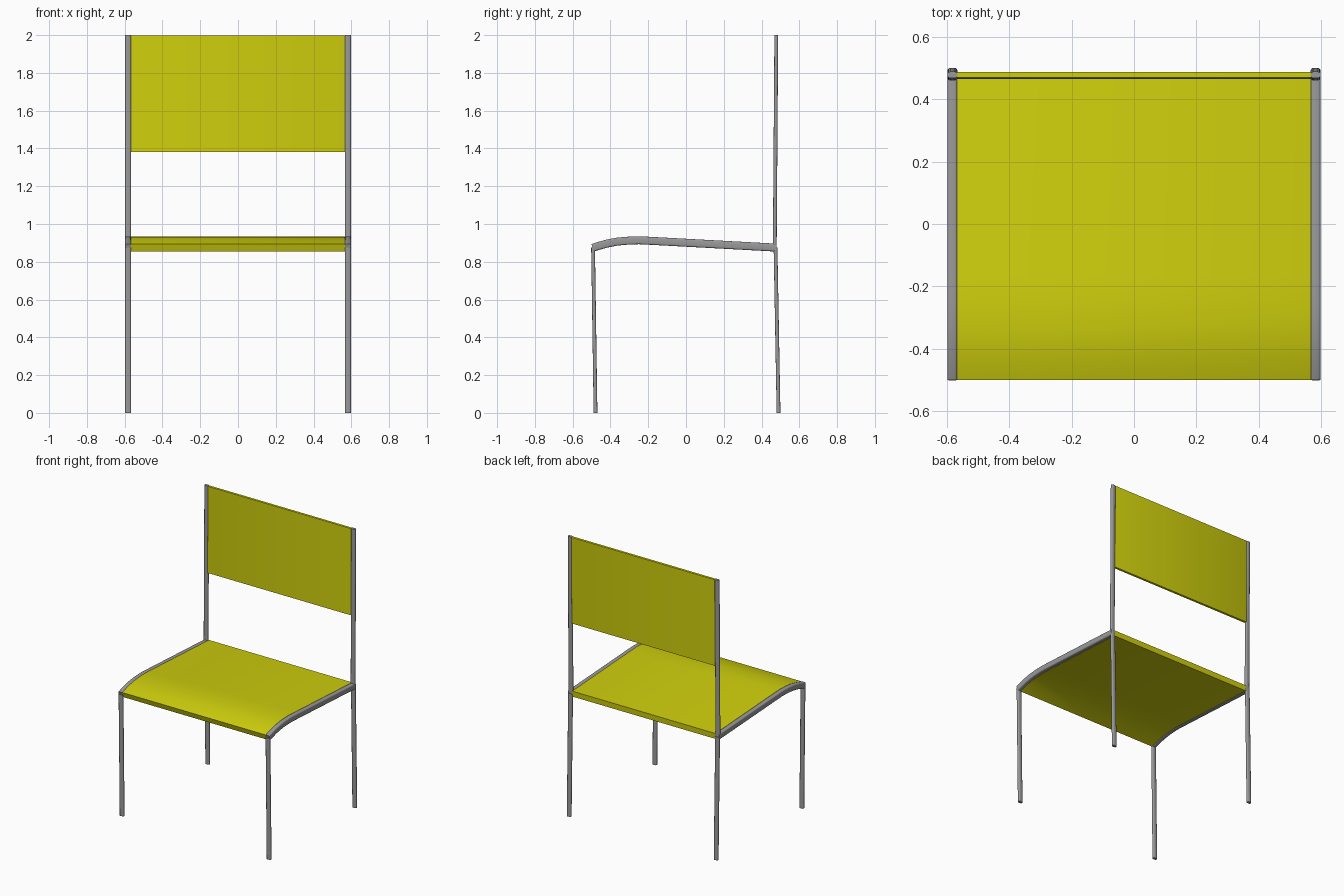
import bpy, bmesh, math
from mathutils import Vector

cube = bpy.data.objects.get("Cube")
if cube:
    bpy.data.objects.remove(cube, do_unlink=True)


def material(name, colour):
    m = bpy.data.materials.new(name)
    m.use_nodes = True
    m.diffuse_color = colour
    m.node_tree.nodes["Principled BSDF"].inputs["Base Color"].default_value = colour
    return m


yellow = material("yellow panel", (0.62, 0.62, 0.004, 1))
grey = material("grey metal", (0.32, 0.32, 0.32, 1))


def section(width, thick, radius, steps=3):
    """Rounded rectangle outline: x offset and offset along the path normal."""
    pts = []
    for k, (sx, sy) in enumerate([(1, 1), (-1, 1), (-1, -1), (1, -1)]):
        for i in range(steps + 1):
            a = math.pi / 2 * (k + i / steps)
            pts.append((sx * (width / 2 - radius) + radius * math.cos(a),
                        sy * (thick / 2 - radius) + radius * math.sin(a)))
    return pts


def sweep(name, x, path, outline, mat):
    """Sweep an outline along a path of (y, z) points in the side plane."""
    bm = bmesh.new()
    path = [Vector(p) for p in path]
    rings = []
    for i, p in enumerate(path):
        d = (path[min(i + 1, len(path) - 1)] - path[max(i - 1, 0)]).normalized()
        rings.append([bm.verts.new((x + u, p.x - d.y * v, p.y + d.x * v))
                      for u, v in outline])
    n = len(outline)
    for a, b in zip(rings, rings[1:]):
        for j in range(n):
            bm.faces.new((a[j], a[(j + 1) % n], b[(j + 1) % n], b[j]))
    bm.faces.new(rings[0])
    bm.faces.new(rings[-1])
    bmesh.ops.recalc_face_normals(bm, faces=bm.faces)
    mesh = bpy.data.meshes.new(name)
    bm.to_mesh(mesh)
    bm.free()
    obj = bpy.data.objects.new(name, mesh)
    bpy.context.collection.objects.link(obj)
    mesh.materials.append(mat)
    bpy.ops.object.select_all(action='DESELECT')
    obj.select_set(True)
    bpy.context.view_layer.objects.active = obj
    bpy.ops.object.shade_smooth_by_angle(angle=math.radians(35))
    return obj


# Centre line of the curved seat and the leaning backrest
seat_path = [(-0.494, 0.874), (-0.47, 0.882), (-0.42, 0.896), (-0.37, 0.906),
             (-0.32, 0.911), (-0.25, 0.914), (-0.17, 0.91), (0.478, 0.875)]
bottom, top = Vector((0.47, 0.87)), Vector((0.478, 2.0))


def back_point(z):
    p = bottom.lerp(top, (z - bottom.y) / (top.y - bottom.y))
    return (p.x, p.y)


# Frame on both sides
tube = section(0.032, 0.02, 0.008)
rail = section(0.032, 0.042, 0.008)
for side, x in (("left", 0.582), ("right", -0.582)):
    sweep(side + "_seat_rail", x, seat_path, rail, grey)
    sweep(side + "_front_leg", x, [(-0.479, 0), (-0.492, 0.875)], tube, grey)
    sweep(side + "_back_leg", x, [(0.49, 0), (0.474, 0.875)], tube, grey)
    sweep(side + "_back_post", x, [back_point(0.87), back_point(2.0)], tube, grey)

# Yellow panels between the rails and between the posts
sweep("seat_panel", 0, seat_path, section(1.136, 0.04, 0.004), yellow)
sweep("backrest_panel", 0, [back_point(1.38), back_point(1.998)],
      section(1.136, 0.017, 0.003), yellow)
